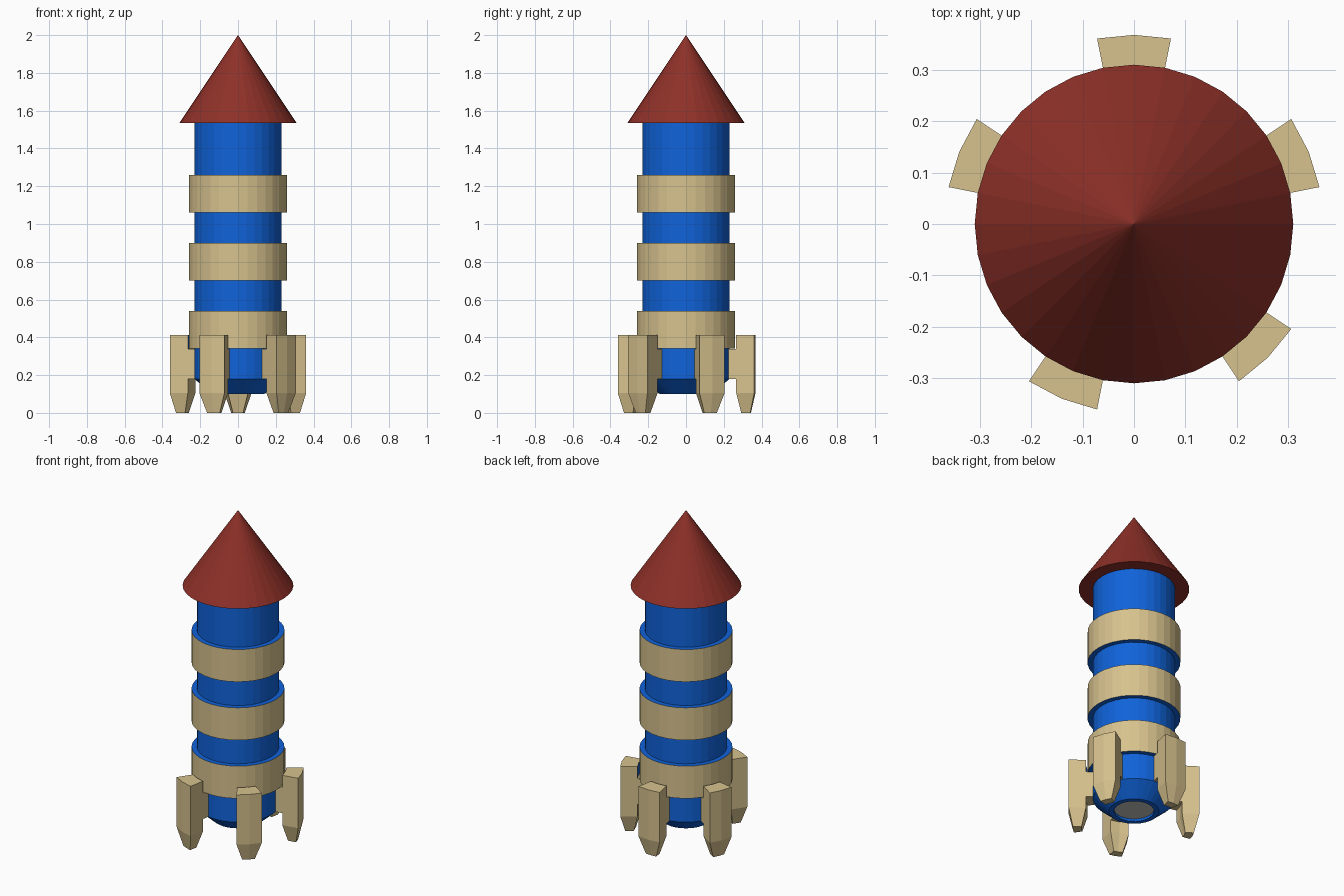
import bpy, bmesh, math
from mathutils import Vector

if "Cube" in bpy.data.objects:
    bpy.data.objects.remove(bpy.data.objects["Cube"])

SEG = 32
STEP = 2 * math.pi / SEG


def material(name, rgb):
    m = bpy.data.materials.new(name)
    m.diffuse_color = (*rgb, 1)
    m.use_nodes = True
    m.node_tree.nodes["Principled BSDF"].inputs["Base Color"].default_value = m.diffuse_color
    return m


BLUE = material("blue", (0.005, 0.125, 0.70))
TAN = material("tan", (0.68, 0.54, 0.27))
RED = material("red", (0.27, 0.03, 0.021))
GREY = material("grey", (0.55, 0.55, 0.53))


def finish(bm, name, mats):
    bmesh.ops.recalc_face_normals(bm, faces=bm.faces)
    me = bpy.data.meshes.new(name)
    bm.to_mesh(me)
    bm.free()
    for m in mats:
        me.materials.append(m)
    ob = bpy.data.objects.new(name, me)
    bpy.context.collection.objects.link(ob)
    return ob


def polar(r, a, z):
    return Vector((r * math.cos(a), r * math.sin(a), z))


def lathe(name, profile, mats):
    """Revolve (r, z, material of the strip above) points; r = 0 makes a tip."""
    bm = bmesh.new()
    rings = []
    for r, z, _ in profile:
        if r == 0:
            rings.append([bm.verts.new((0, 0, z))] * SEG)
        else:
            rings.append([bm.verts.new(polar(r, i * STEP, z)) for i in range(SEG)])
    for (lo, hi), (_, _, mi) in zip(zip(rings, rings[1:]), profile):
        for i in range(SEG):
            j = (i + 1) % SEG
            quad = list(dict.fromkeys((lo[i], lo[j], hi[j], hi[i])))
            bm.faces.new(quad).material_index = mi
    return finish(bm, name, mats)


# Body: recessed grey nozzle, chamfered base, three tan bands with blue edges
profile = [(0, 0.115, 2), (0.112, 0.115, 0), (0.112, 0.10, 0), (0.14, 0.10, 0), (0.23, 0.18, 0)]
for z in (0.34, 0.70, 1.06):
    profile += [(0.23, z, 0), (0.26, z, 1), (0.26, z + 0.20, 0), (0.23, z + 0.20, 0)]
profile.append((0.23, 1.535, 0))
lathe("body", profile, [BLUE, TAN, GREY])

# Nose cone with overhanging rim
lathe("nose_cone", [(0, 1.535, 0), (0.31, 1.535, 0), (0, 2.0, 0)], [RED])


def prism(name, angle, r_in, r_out, levels, mats, inner_blue_above=None):
    """Two-facet block around an angle; levels are (z, scale about its centre)."""
    bm = bmesh.new()
    angles = [angle - STEP, angle, angle + STEP]
    centre = polar((r_in + r_out) / 2, angle, 0)
    rings = []
    for z, s in levels:
        pts = [polar(r_out, a, 0) for a in angles]
        pts += [polar(r_in, a, 0) for a in reversed(angles)]
        rings.append([bm.verts.new(centre + (p - centre) * s + Vector((0, 0, z))) for p in pts])
    bm.faces.new(rings[0])
    bm.faces.new(rings[-1])
    for k, (lo, hi) in enumerate(zip(rings, rings[1:])):
        for i in range(6):
            j = (i + 1) % 6
            f = bm.faces.new((lo[i], lo[j], hi[j], hi[i]))
            # the inner wall beside the lowest band is blue
            if inner_blue_above is not None and i in (3, 4) and levels[k][0] >= inner_blue_above:
                f.material_index = 1
    return finish(bm, name, mats)


# Five landing fins, each joined to the body by a strut
for n, deg in enumerate((90, 22.5, -45, -112.5, 157.5), 1):
    a = math.radians(deg)
    prism(f"fin_{n}", a, 0.271, 0.368,
          [(0, 0.5), (0.105, 1), (0.34, 1), (0.413, 1)], [TAN, BLUE], 0.34)
    prism(f"fin_strut_{n}", a, 0.228, 0.272, [(0.18, 1), (0.339, 1)], [TAN])
